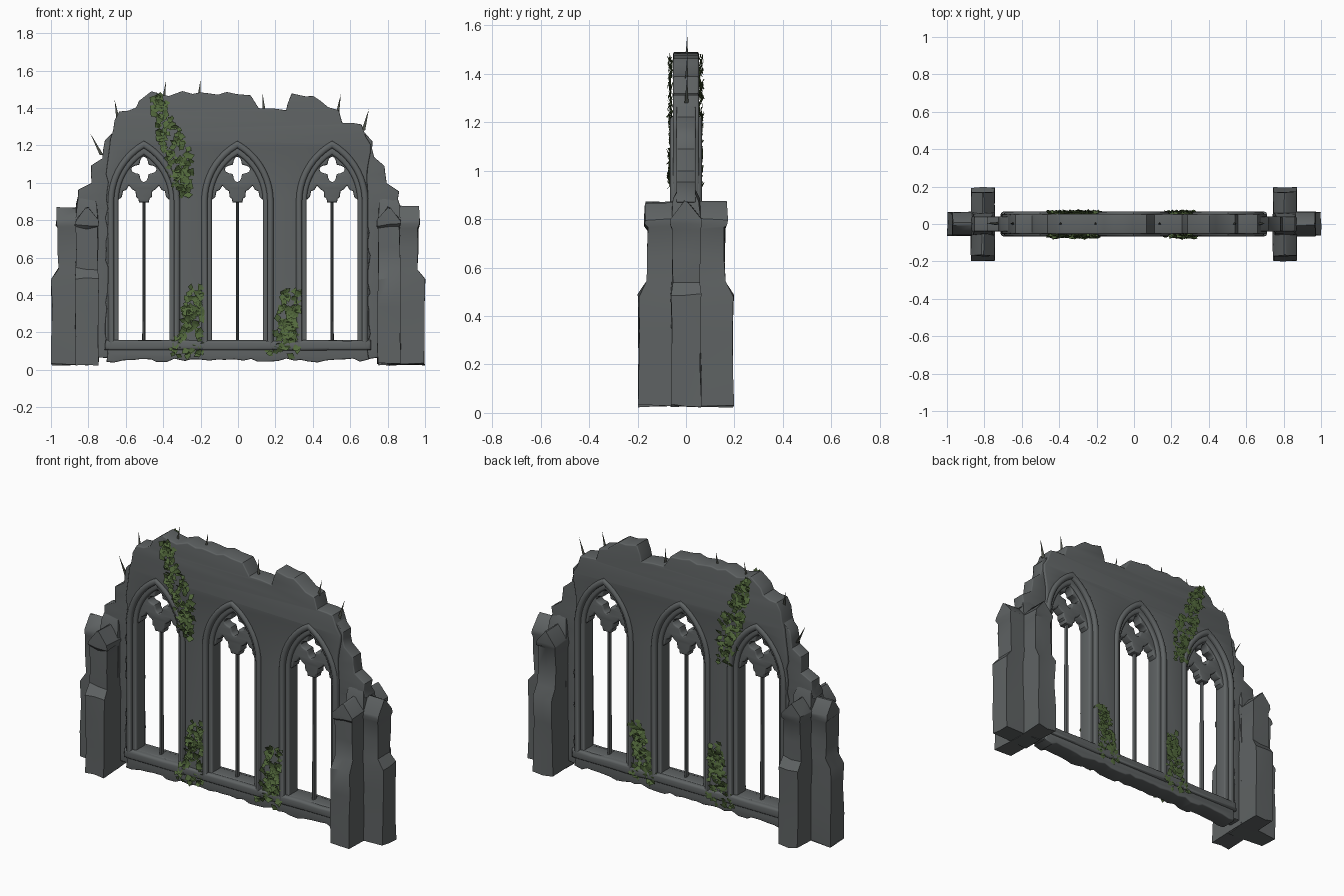
import bpy, bmesh, math, random
from mathutils import Matrix, Vector

if "Cube" in bpy.data.objects:
    bpy.data.objects.remove(bpy.data.objects["Cube"])

random.seed(7)


def material(name, rgb):
    m = bpy.data.materials.new(name)
    m.diffuse_color = (*rgb, 1)
    m.use_nodes = True
    m.node_tree.nodes["Principled BSDF"].inputs["Base Color"].default_value = m.diffuse_color
    return m


STONE = material("weathered grey stone", (0.115, 0.125, 0.127))
IVY = material("ivy green", (0.085, 0.14, 0.045))
TWIG = material("dark dry grass", (0.07, 0.075, 0.06))


def finish(name, bm, mat):
    bmesh.ops.remove_doubles(bm, verts=bm.verts, dist=0.0002)
    bmesh.ops.recalc_face_normals(bm, faces=bm.faces)
    mesh = bpy.data.meshes.new(name)
    bm.to_mesh(mesh)
    bm.free()
    mesh.materials.append(mat)
    obj = bpy.data.objects.new(name, mesh)
    bpy.context.collection.objects.link(obj)
    return obj


def plate(name, loops, half, bevel=0.0, mat=STONE):
    """Upright slab in the xz plane; later loops are holes."""
    cu = bpy.data.curves.new(name, 'CURVE')
    cu.dimensions, cu.fill_mode = '2D', 'BOTH'
    cu.extrude, cu.bevel_depth, cu.offset = half - bevel, bevel, -bevel
    cu.bevel_resolution = 2
    for loop in loops:
        sp = cu.splines.new('POLY')
        sp.points.add(len(loop) - 1)
        for p, (x, z) in zip(sp.points, loop):
            p.co = (x, z, 0, 1)
        sp.use_cyclic_u = True
    tmp = bpy.data.objects.new(name + "_curve", cu)
    bpy.context.collection.objects.link(tmp)
    dg = bpy.context.evaluated_depsgraph_get()
    mesh = bpy.data.meshes.new_from_object(tmp.evaluated_get(dg))
    bpy.data.objects.remove(tmp)
    bm = bmesh.new()
    bm.from_mesh(mesh)
    bm.transform(Matrix.Rotation(math.pi / 2, 4, 'X'))
    for f in bm.faces:
        f.material_index = 0
    bpy.data.meshes.remove(mesh)
    return finish(name, bm, mat)


def rough(points, amp=0.011, step=0.045):
    """Break up an outline so that it looks crumbled."""
    out = []
    for a, b in zip(points, points[1:] + points[:1]):
        n = max(1, int(math.dist(a, b) / step))
        for i in range(n):
            t = i / n
            out.append(tuple(a[k] + (b[k] - a[k]) * t + random.uniform(-amp, amp) for k in (0, 1)))
    return out


def arch(cx, w, apex, base, spring=0.9, n=9):
    """Pointed window outline."""
    h = apex - spring
    r = (h * h + w * w) / (2 * w)
    end = math.asin(h / r)
    right = [(w - r + r * math.cos(end * i / n), spring + r * math.sin(end * i / n)) for i in range(n + 1)]
    right[-1] = (0, apex)
    left = [(-x, z) for x, z in right[-2::-1]]
    return [(cx + x, z) for x, z in [(w, base)] + right + left + [(-w, base)]]


CENTRES = (-0.503, -0.003, 0.503)

# Main wall with ruined top and three window holes
top = [(-0.70, 0.05), (-0.70, 1.18), (-0.66, 1.28), (-0.64, 1.38), (-0.55, 1.40), (-0.53, 1.44), (-0.47, 1.48),
       (-0.36, 1.46), (-0.30, 1.48), (0.0, 1.48), (0.07, 1.46), (0.12, 1.40), (0.25, 1.38), (0.29, 1.47),
       (0.41, 1.47), (0.48, 1.41), (0.55, 1.39), (0.56, 1.32), (0.66, 1.31), (0.70, 1.20), (0.70, 0.05)]
plate("main_wall", [rough(top)] + [arch(c, 0.172, 1.20, 0.13) for c in CENTRES], 0.053, 0.007)

# Thin stepped wings joining the wall to the corner piers
wing = [(0.68, 0.06), (0.76, 0.06), (0.77, 0.85), (0.865, 0.87), (0.855, 0.96), (0.79, 1.0), (0.785, 1.09),
        (0.725, 1.13), (0.715, 1.22), (0.68, 1.27)]
for s, side in ((-1, "left"), (1, "right")):
    plate(side + "_wing_wall", [rough([(s * x, z) for x, z in wing], 0.008)], 0.04, 0.006)

for c, label in zip(CENTRES, ("left", "middle", "right")):
    # Outer and inner mouldings
    plate(label + "_window_hood", [arch(c, 0.193, 1.225, 0.105), arch(c, 0.160, 1.185, 0.145)], 0.066, 0.014)
    plate(label + "_window_frame", [arch(c, 0.172, 1.195, 0.12), arch(c, 0.136, 1.15, 0.16)], 0.044, 0.012)
    # Tracery: twin lancet heads, hanging boss and quatrefoil opening
    head = arch(0, 0.15, 1.165, 0.9)[1:-1]
    lower = [(-0.135, 0.91), (-0.118, 0.925), (-0.112, 0.955), (-0.095, 0.962), (-0.08, 0.985), (-0.062, 0.965),
             (-0.045, 0.955), (-0.042, 0.925), (-0.03, 0.915), (-0.026, 0.895)]
    lower += [(-x, z) for x, z in reversed(lower)]
    foil = []
    for i in range(32):
        a = math.tau * i / 32
        r = 0.052 + 0.016 * math.cos(4 * a)
        foil.append((r * math.cos(a), 1.072 + r * math.sin(a)))
    plate(label + "_tracery", [[(c + x, z) for x, z in loop] for loop in (head + lower, foil)], 0.03, 0.008)
    # Slender mullion
    bm = bmesh.new()
    bmesh.ops.create_cone(bm, cap_ends=True, segments=8, radius1=0.009, radius2=0.008, depth=0.79,
                          matrix=Matrix.Translation((c, 0, 0.535)) @ Matrix.Diagonal((1, 1.8, 1, 1)))
    finish(label + "_mullion", bm, STONE)

# Continuous sill
plate("window_sill", [rough([(-0.71, 0.105), (0.71, 0.105), (0.71, 0.158), (-0.71, 0.158)], 0.003, 0.12)], 0.066, 0.014)


def loft(name, rings):
    """Stack of rectangles (z, x0, x1, y0, y1), slightly worn."""
    bm = bmesh.new()
    prev = None
    for z, x0, x1, y0, y1 in rings:
        ring = []
        corners = [(x0, y0), (x1, y0), (x1, y1), (x0, y1)]
        for a, b in zip(corners, corners[1:] + corners[:1]):
            for t in (0, 0.5):
                ring.append(bm.verts.new((a[0] + (b[0] - a[0]) * t + random.uniform(-0.004, 0.004),
                                          a[1] + (b[1] - a[1]) * t + random.uniform(-0.004, 0.004),
                                          z + random.uniform(-0.008, 0.008))))
        if prev:
            for i in range(8):
                j = (i + 1) % 8
                bm.faces.new((prev[i], prev[j], ring[j], ring[i]))
        else:
            bm.faces.new(ring[::-1])
        prev = ring
    bm.faces.new(prev)
    return finish(name, bm, STONE)


# Cross-shaped corner piers: stepped arms with gabled caps (height, half width, reach)
STAGES = [(0.03, 0.062, 0.195), (0.18, 0.062, 0.194), (0.34, 0.060, 0.194), (0.485, 0.061, 0.196),
          (0.54, 0.058, 0.160), (0.65, 0.057, 0.160), (0.76, 0.057, 0.160), (0.775, 0.064, 0.170),
          (0.80, 0.062, 0.170), (0.87, 0.006, 0.166)]
for s, side in ((-1, "left"), (1, "right")):
    cx = s * 0.808
    loft(side + "_pier_cross_arm", [(z, cx - w, cx + w, -r, r) for z, w, r in STAGES])
    rings = []
    for z, w, r in STAGES:
        xs = sorted((s * 0.75, s * (0.802 + r)))
        rings.append((z, xs[0], xs[1], -w, w))
    loft(side + "_pier_outer_arm", rings)
    # Broken stump over the crossing
    loft(side + "_pier_stump", [(0.78, cx - 0.06, cx + 0.06, -0.062, 0.062),
                                (0.88, cx - 0.055, cx + 0.055, -0.055, 0.055),
                                (0.95, cx - 0.04, cx + 0.035, -0.02, 0.02)])


def ivy(name, path, count):
    """Leaves scattered over both wall faces along a path of (x, z, half width)."""
    bm = bmesh.new()
    for i in range(count):
        t = random.random() * (len(path) - 1)
        k = int(t)
        x, z, w = (path[k][m] + (path[k + 1][m] - path[k][m]) * (t - k) for m in range(3))
        front = 1 if i % 2 else -1
        pos = Vector((x + random.uniform(-w, w), front * random.uniform(0.056, 0.070),
                      z + random.uniform(-0.025, 0.025)))
        size = random.uniform(0.014, 0.026)
        rot = Matrix.Rotation(random.uniform(-0.6, 0.6), 3, 'X') @ Matrix.Rotation(random.uniform(0, 6.28), 3, 'Y')
        shape = [(-1, 0, 0), (0, -0.25, -0.8), (1.1, 0, 0), (0, -0.25, 0.8)]
        vs = [bm.verts.new(pos + rot @ Vector(p) * size) for p in shape]
        bm.faces.new((vs[0], vs[1], vs[2]))
        bm.faces.new((vs[0], vs[2], vs[3]))
    return finish(name, bm, IVY)


# Ivy patches
ivy("upper_ivy", [(-0.44, 1.46, 0.025), (-0.38, 1.30, 0.06), (-0.32, 1.12, 0.075), (-0.29, 0.94, 0.04)], 330)
ivy("lower_left_ivy", [(-0.23, 0.43, 0.04), (-0.25, 0.25, 0.06), (-0.28, 0.09, 0.10)], 250)
ivy("lower_right_ivy", [(0.29, 0.43, 0.045), (0.26, 0.25, 0.06), (0.24, 0.09, 0.09)], 250)

# Dry grass blades on the broken edges
bm = bmesh.new()
for x, z, lean in ((-0.21, 1.47, 0.01), (0.14, 1.40, -0.01), (0.53, 1.39, 0.02), (0.67, 1.31, 0.03),
                   (-0.64, 1.36, -0.02), (-0.73, 1.18, -0.06), (-0.40, 1.46, 0.015)):
    tip = bm.verts.new((x + lean, 0.005, z + 0.085))
    base = [bm.verts.new((x + dx, dy, z - 0.03)) for dx, dy in ((-0.01, -0.006), (0.01, -0.006), (0, 0.01))]
    for i in range(3):
        bm.faces.new((base[i], base[(i + 1) % 3], tip))
finish("grass_blades", bm, TWIG)

# Smooth the worn stone but keep its corners
for o in bpy.context.scene.objects:
    o.select_set(True)
    bpy.context.view_layer.objects.active = o
bpy.ops.object.shade_smooth_by_angle(angle=math.radians(35))
